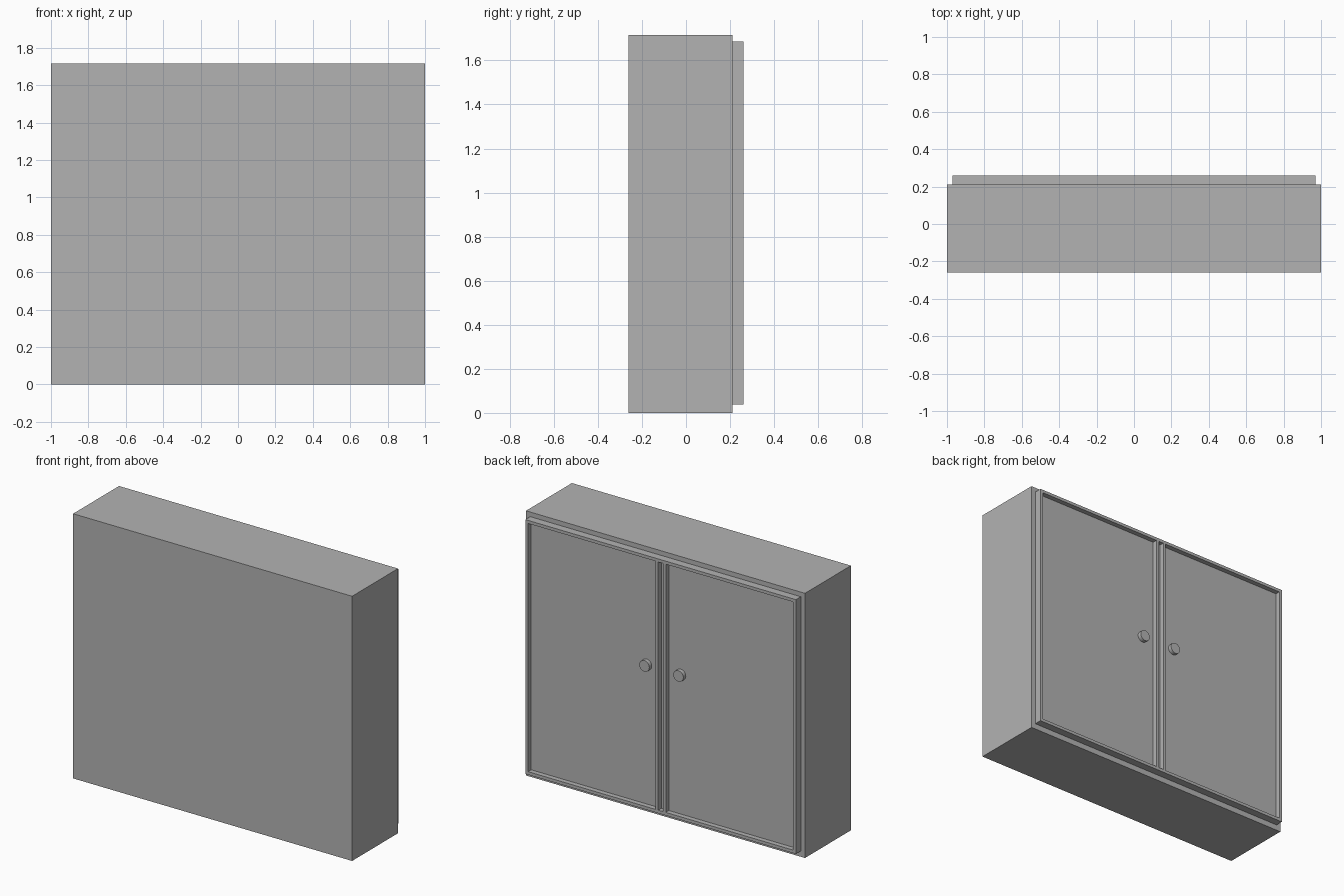
import bpy
import math

cube = bpy.data.objects.get("Cube")
if cube:
    bpy.data.objects.remove(cube, do_unlink=True)

grey = bpy.data.materials.new("plain grey")
grey.use_nodes = True
colour = (0.45, 0.45, 0.45, 1)
grey.diffuse_color = colour
grey.node_tree.nodes["Principled BSDF"].inputs["Base Color"].default_value = colour


def box(name, x, y, z):
    """Box from (low, high) ranges on each axis."""
    centre = [(a + b) / 2 for a, b in (x, y, z)]
    bpy.ops.mesh.primitive_cube_add(size=1, location=centre)
    ob = bpy.context.object
    ob.name = name
    ob.scale = [b - a for a, b in (x, y, z)]
    bpy.ops.object.transform_apply(location=False, rotation=False, scale=True)
    ob.data.materials.append(grey)
    return ob


HEIGHT = 1.715
CARCASS_BACK, PANEL, FRAME = 0.21, 0.228, 0.26
EDGE = 0.97          # half width of the door assembly
LOW, HIGH = 0.037, 1.685
STRIP = 0.02         # width of the frame strips
GAP = 0.017          # half width of the groove between the doors

# Cabinet body
box("cabinet_body", (-1, 1), (-0.26, CARCASS_BACK), (0, HIGH + 0.03))

# Recessed sheet behind the frame strips
box("door_panel", (-EDGE, EDGE), (CARCASS_BACK, PANEL), (LOW, HIGH))

# Continuous rails along the top and bottom
box("bottom_rail", (-EDGE, EDGE), (PANEL, FRAME), (LOW, LOW + STRIP))
box("top_rail", (-EDGE, EDGE), (PANEL, FRAME), (HIGH - STRIP, HIGH))

# Stiles and knobs, mirrored for the two doors
for side, s in (("left", 1), ("right", -1)):
    for part, inner in (("outer_stile", EDGE - STRIP), ("inner_stile", GAP)):
        x = sorted((s * inner, s * (inner + STRIP)))
        box(f"{side}_{part}", x, (PANEL, FRAME), (LOW + STRIP, HIGH - STRIP))
    bpy.ops.mesh.primitive_cylinder_add(
        vertices=32, radius=0.036, depth=0.025,
        location=(s * 0.122, PANEL + 0.0125, 0.96),
        rotation=(math.pi / 2, 0, 0))
    knob = bpy.context.object
    knob.name = f"{side}_knob"
    knob.data.materials.append(grey)
    bpy.ops.object.shade_smooth_by_angle(angle=math.radians(30))
